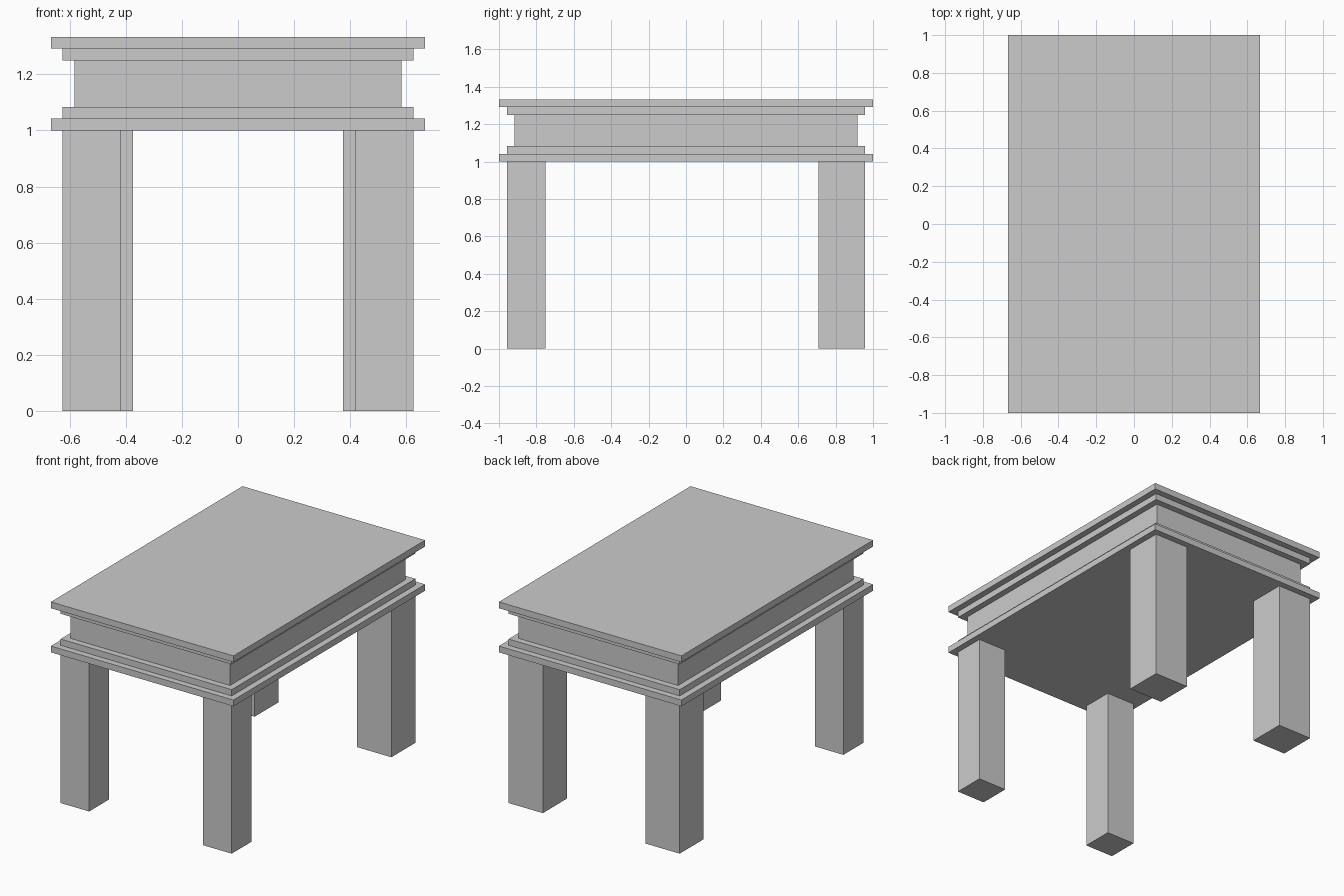
import bpy

if "Cube" in bpy.data.objects:
    bpy.data.objects.remove(bpy.data.objects["Cube"])


def box(name, x0, x1, y0, y1, z0, z1):
    bpy.ops.mesh.primitive_cube_add(
        size=1, location=((x0 + x1) / 2, (y0 + y1) / 2, (z0 + z1) / 2))
    ob = bpy.context.object
    ob.name = name
    ob.scale = (x1 - x0, y1 - y0, z1 - z0)
    bpy.ops.object.transform_apply(location=False, rotation=False, scale=True)
    return ob


U = 1 / 24            # step of the stacked mouldings
HX, HY = 16 * U, 1.0  # half size of the table top

# Stepped top: name, inset steps, bottom and top height in steps
layers = [
    ("lower_slab", 0, 24, 25),
    ("lower_moulding", 1, 25, 26),
    ("apron", 2, 26, 30),
    ("upper_moulding", 1, 30, 31),
    ("table_top", 0, 31, 32),
]
for name, inset, z0, z1 in layers:
    x, y = HX - inset * U, HY - inset * U
    box(name, -x, x, -y, y, z0 * U, z1 * U)

# Square legs, the back pair thicker, outer corners flush with the mouldings
LX, LY = HX - U, HY - U
for end, sy, w in (("front", -1, 5 * U), ("back", 1, 6 * U)):
    for side, sx in (("left", -1), ("right", 1)):
        xs = sorted((sx * LX, sx * (LX - w)))
        ys = sorted((sy * LY, sy * (LY - w)))
        box(f"{end}_{side}_leg", *xs, *ys, 0, 1)
